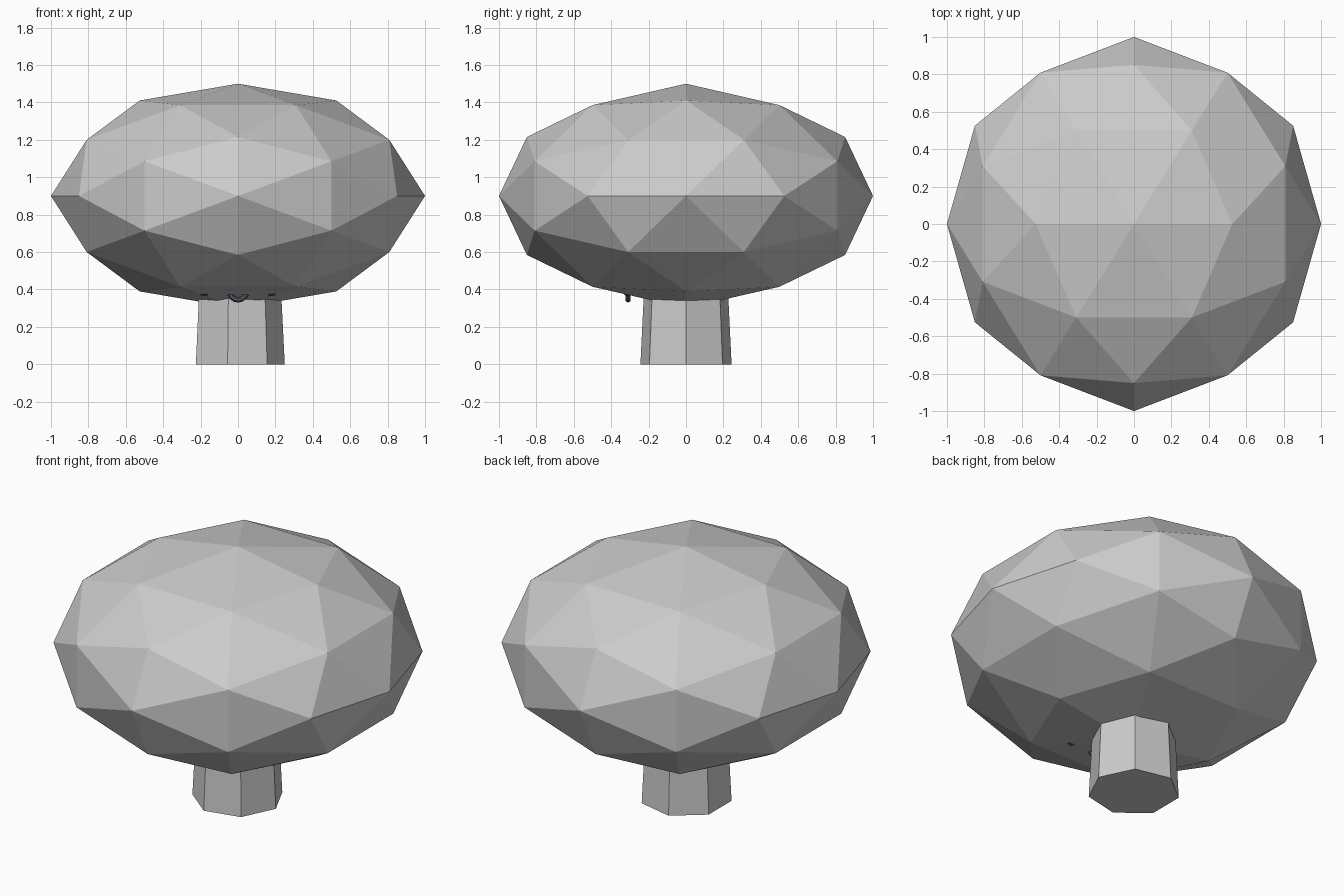
import bpy, bmesh, math
from mathutils import Vector

if "Cube" in bpy.data.objects:
    bpy.data.objects.remove(bpy.data.objects["Cube"])


def add_object(name, bm):
    bmesh.ops.recalc_face_normals(bm, faces=bm.faces)
    mesh = bpy.data.meshes.new(name)
    bm.to_mesh(mesh)
    bm.free()
    obj = bpy.data.objects.new(name, mesh)
    bpy.context.collection.objects.link(obj)
    return obj


dark = bpy.data.materials.new("dark")
dark.diffuse_color = (0.08, 0.09, 0.11, 1)
dark.use_nodes = True
dark.node_tree.nodes["Principled BSDF"].inputs["Base Color"].default_value = dark.diffuse_color

# Canopy: icosahedron with an edge on top, split once, rounded and flattened
bm = bmesh.new()
phi = (1 + math.sqrt(5)) / 2
for a in (-1, 1):
    for b in (-phi, phi):
        for co in ((b, a, 0), (0, b, a), (a, 0, b)):
            bm.verts.new(co)
bmesh.ops.convex_hull(bm, input=bm.verts)
bmesh.ops.subdivide_edges(bm, edges=bm.edges[:], cuts=1, use_grid_fill=True)
for v in bm.verts:
    n = v.co.normalized()
    v.co = Vector((n.x, n.y, 0.9 + 0.6 * n.z))
add_object("canopy", bm)

# Trunk: seven-sided, tapered, with one corner towards +x
SIDES = 7
bm = bmesh.new()
rings = []
for r, z in ((0.25, 0), (0.22, 0.6)):
    rings.append([bm.verts.new((r * math.cos(math.tau * i / SIDES),
                                r * math.sin(math.tau * i / SIDES), z))
                  for i in range(SIDES)])
    bm.faces.new(rings[-1])
for i in range(SIDES):
    j = (i + 1) % SIDES
    bm.faces.new((rings[0][i], rings[0][j], rings[1][j], rings[1][i]))
add_object("trunk", bm)

# Eyes: small balls mostly sunk into the underside of the canopy
for side, x in (("left", -0.18), ("right", 0.18)):
    bm = bmesh.new()
    bmesh.ops.create_uvsphere(bm, u_segments=8, v_segments=6, radius=0.035)
    bmesh.ops.translate(bm, verts=bm.verts, vec=(x, -0.31, 0.40))
    add_object(side + "_eye", bm).data.materials.append(dark)

# Mouth: half ring curving down
bm = bmesh.new()
loops = []
for i in range(9):
    a = math.pi + math.pi * i / 8
    loop = []
    for k in range(6):
        t = math.tau * k / 6
        r = 0.045 + 0.015 * math.cos(t)
        loop.append(bm.verts.new((r * math.cos(a), -0.31 + 0.015 * math.sin(t),
                                  0.39 + r * math.sin(a))))
    loops.append(loop)
for p, q in zip(loops, loops[1:]):
    for k in range(6):
        m = (k + 1) % 6
        bm.faces.new((p[k], p[m], q[m], q[k]))
bm.faces.new(loops[0])
bm.faces.new(loops[-1])
add_object("mouth", bm).data.materials.append(dark)
